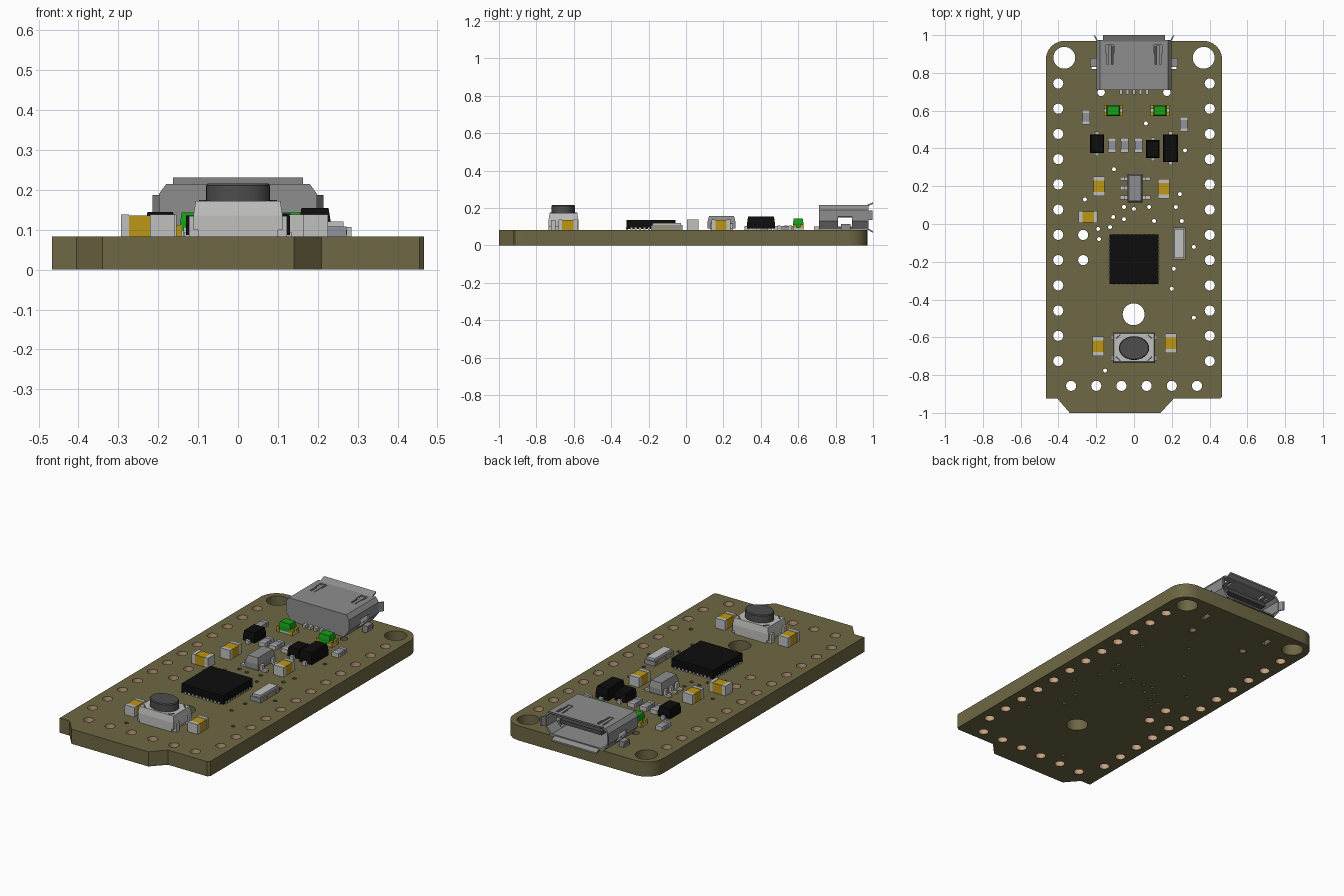
import bpy, bmesh, math
from mathutils import Vector

if "Cube" in bpy.data.objects:
    bpy.data.objects.remove(bpy.data.objects["Cube"])

TOP = 0.083  # upper face of the board


def mat(name, r, g, b):
    m = bpy.data.materials.new(name)
    m.diffuse_color = (r, g, b, 1)
    m.use_nodes = True
    m.node_tree.nodes["Principled BSDF"].inputs["Base Color"].default_value = m.diffuse_color
    return m


OLIVE = mat("olive_board", .156, .138, .058)
COPPER = mat("copper", .55, .36, .22)
STEEL = mat("shell_grey", .27, .27, .275)
SILVER = mat("light_silver", .53, .53, .52)
GOLD = mat("gold", .51, .31, .008)
GREEN = mat("green", .008, .35, .008)
BLACK = mat("black", .004, .004, .004)
DARK = mat("dark_grey", .075, .075, .075)
COOL = mat("cool_grey", .29, .29, .34)


def finish(name, bm, *mats):
    bmesh.ops.recalc_face_normals(bm, faces=bm.faces)
    me = bpy.data.meshes.new(name)
    bm.to_mesh(me)
    bm.free()
    for m in mats:
        me.materials.append(m)
    ob = bpy.data.objects.new(name, me)
    bpy.context.collection.objects.link(ob)
    return ob


def loft(name, rings, m):
    """Closed solid through a list of equal-length point rings."""
    bm = bmesh.new()
    vs = [[bm.verts.new(p) for p in r] for r in rings]
    n = len(vs[0])
    for a, b in zip(vs, vs[1:]):
        for i in range(n):
            bm.faces.new((a[i], a[(i + 1) % n], b[(i + 1) % n], b[i]))
    bm.faces.new(vs[0])
    bm.faces.new(vs[-1])
    return finish(name, bm, m)


def box(name, cx, cy, w, d, z0, z1, m, inset=0):
    """Box given by centre and size; inset narrows its top."""
    def ring(k, z):
        x, y = w / 2 - k, d / 2 - k
        return [(cx - x, cy - y, z), (cx + x, cy - y, z), (cx + x, cy + y, z), (cx - x, cy + y, z)]
    rings = [ring(0, z0), ring(inset, z1)]
    if inset:
        rings.insert(1, ring(0, z0 + (z1 - z0) * .5))
    return loft(name, rings, m)


def circle(cx, cy, r, n, ry=None):
    return [(cx + r * math.cos(2 * math.pi * i / n), cy + (ry or r) * math.sin(2 * math.pi * i / n)) for i in range(n)]


def smooth(ob):
    bpy.ops.object.select_all(action='DESELECT')
    ob.select_set(True)
    bpy.context.view_layer.objects.active = ob
    bpy.ops.object.shade_smooth_by_angle(angle=math.radians(35))


def cut(ob, cutters):
    for c in cutters:
        md = ob.modifiers.new("cut", 'BOOLEAN')
        md.operation, md.solver, md.object = 'DIFFERENCE', 'EXACT', c
    dg = bpy.context.evaluated_depsgraph_get()
    me = bpy.data.meshes.new_from_object(ob.evaluated_get(dg))
    ob.modifiers.clear()
    ob.data = me
    for c in cutters:
        bpy.data.objects.remove(c)


# --- board outline and holes ---
outline = [(-.467, -.925), (-.405, -.925), (-.34, -1), (.14, -1), (.21, -.925), (.455, -.925), (.467, -.913)]
for cx, a0 in ((.367, 0), (-.367, 90)):
    outline += [(cx + .1 * math.cos(math.radians(a0 + 15 * i)), .87 + .1 * math.sin(math.radians(a0 + 15 * i)))
                for i in range(7)]
pins = [(s * .401, .744 - .1336 * i) for s in (-1, 1) for i in range(12)]
pins += [(-.333 + .1333 * i, -.857) for i in range(6)] + [(-.269, -.058), (-.269, -.191)]
vias = [(.063, .533), (.27, .39), (-.106, .29), (-.26, .13), (.243, .158), (.222, .09), (.106, .016), (0, .08),
        (-.053, .09), (.08, .09), (-.053, .026), (-.11, .037), (-.127, -.016), (-.19, -.026), (-.185, -.08),
        (.253, .016), (.317, -.121), (.211, -.237), (.2, -.343), (.317, -.496), (-.153, -.776)]
loops = [outline] + [circle(x, y, .027, 16) for x, y in pins] + [circle(x, y, .011, 8) for x, y in vias]
loops += [circle(x, y, .058, 32) for x, y in ((-.369, .88), (.369, .88), (-.002, -.478))]
loops += [circle(x, .697, .02, 12) for x in (-.174, .174)]
loops += [[(x - .014, .82), (x + .014, .82), (x + .014, .88), (x - .014, .88)] for x in (-.212, .212)]
cu = bpy.data.curves.new("board_outline", 'CURVE')
cu.dimensions, cu.fill_mode, cu.extrude = '2D', 'BOTH', TOP / 2
for pts in loops:
    sp = cu.splines.new('POLY')
    sp.points.add(len(pts) - 1)
    for p, q in zip(sp.points, pts):
        p.co = (*q, 0, 1)
    sp.use_cyclic_u = True
tmp = bpy.data.objects.new("outline", cu)
bpy.context.collection.objects.link(tmp)
bpy.context.view_layer.update()
flat = bpy.data.meshes.new_from_object(tmp.evaluated_get(bpy.context.evaluated_depsgraph_get()))
bpy.data.objects.remove(tmp)
bm = bmesh.new()
bm.from_mesh(flat)
bmesh.ops.remove_doubles(bm, verts=bm.verts, dist=1e-5)
bmesh.ops.translate(bm, verts=bm.verts, vec=(0, 0, TOP / 2))
bm.normal_update()
for f in bm.faces:  # plated walls inside the pin holes
    c = f.calc_center_median()
    wall = abs(f.normal.z) < .5
    f.material_index = int(wall and any((c.xy - Vector(p)).length < .03 for p in pins))
smooth(finish("board", bm, OLIVE, COPPER))


# --- connector shell ---
def profile(k, y):
    half = [(.165 - k, TOP + .003 + k), (.198 - k, .13), (.198 - k, .19), (.18 - k, .215 - k)]
    return [(x, y, z) for x, z in half] + [(-x, y, z) for x, z in reversed(half)]


shell = loft("connector_shell", [profile(0, .71), profile(0, .975)], STEEL)
cutters = [loft("hollow", [profile(.01, .73), profile(.01, 1.1)], STEEL),
           box("side_window", 0, .85, .6, .075, .1, .155, STEEL)]
for s in (-1, 1):
    cutters.append(box("top_slot", s * .127, .925, .042, .045, .19, .25, STEEL))
    cutters.append(box("top_slot_tail", s * .127, .875, .03, .06, .19, .25, STEEL))
cut(shell, cutters)
for s, n in ((-1, "left"), (1, "right")):
    box("spring_" + n, s * .127, .895, .018, .1, .204, .212, STEEL)
    box("shell_leg_" + n, s * .212, .855, .03, .05, TOP - .03, .115, STEEL)
    box("shell_tab_" + n, s * .217, .855, .03, .05, .1, .112, STEEL)
    loft("side_lip_" + n, [[(s * a, y, z) for a, z in ((x, .135), (x + .008, .135), (x + .008, .187), (x, .187))]
                           for x, y in ((.19, .97), (.206, .998))], STEEL)
# flared lips above and below the opening
for n, w, zs in (("upper", .163, (.206, .222)), ("lower", .14, (TOP + .003, .068))):
    loft(n + "_lip", [[(-w, y, z), (w, y, z), (w, y, z + .009), (-w, y, z + .009)]
                      for y, z in zip((.965, 1), zs)], STEEL)
box("connector_tongue", 0, .83, .26, .22, .15, .172, DARK)
for i in range(5):
    box("connector_pin", -.068 + .034 * i, .70, .016, .03, TOP, .1, SILVER)

# --- reset button ---
box("button_base", 0, -.655, .2, .16, TOP, .11, SILVER)
box("button_body", 0, -.655, .224, .16, .1, .172, SILVER, .006)
for sx in (-1, 1):
    for sy in (-1, 1):
        box("button_foot", sx * .108, -.655 + sy * .055, .03, .025, TOP, .135, SILVER)
        t = [(sx * .098, -.655 + sy * .05), (sx * .094, -.655 + sy * .045), (sx * .07, -.655 + sy * .068),
             (sx * .075, -.655 + sy * .071)]
        loft("button_clip", [[(*p, .17) for p in t], [(*p, .175) for p in t]], DARK)
smooth(loft("button_cap", [[(*p, z) for p in circle(0, -.657, .08 - k, 32, .063 - k)]
                           for k, z in ((0, .165), (0, .211), (.004, .216))], DARK))

# --- main chip with edge pads ---
box("main_chip", 0, -.187, .262, .262, TOP + .004, .136, BLACK)
for i in range(10):
    o = -.105 + .0233 * i
    for s in (-1, 1):
        box("chip_pad", o, -.187 + s * .128, .011, .012, TOP, .095, SILVER)
        box("chip_pad", s * .128, -.187 + o, .012, .011, TOP, .095, SILVER)

# --- crystal ---
box("crystal_base", .24, -.103, .065, .17, TOP, .108, COOL)
box("crystal_lid", .24, -.103, .05, .152, .108, .121, SILVER)
for i in range(4):
    box("crystal_pad", .24, -.16 + .038 * i, .067, .014, .088, .1, GOLD)


# --- two-ended parts: capacitors and resistors ---
def chip_part(name, cx, cy, w, l, h, m, along_x=False, end=.2):
    for o, k, c, dz, n in ((0, 1 - 2 * end, m, -.002, "_body"), (-1, end, SILVER, 0, "_end"), (1, end, SILVER, 0, "_end")):
        d = o * l * (1 - end) / 2
        if along_x:
            box(name + n, cx + d, cy, l * k, w + dz, TOP, TOP + h + dz, c)
        else:
            box(name + n, cx, cy + d, w + dz, l * k, TOP, TOP + h + dz, c)


for x, y, side in ((-.185, .2, 0), (.158, .187, 0), (-.243, .037, 1), (-.19, -.647, 0), (.195, -.632, 0)):
    chip_part("capacitor", x, y, .062, .102, .055, GOLD, side)
for x, y in ((-.253, .565), (.264, .528), (-.116, .417), (-.05, .417), (.024, .417)):
    chip_part("resistor", x, y, .042, .078, .024, COOL)

# --- indicator lights ---
for x in (-.11, .137):
    box("light_base", x, .6, .1, .05, TOP, .097, SILVER)
    box("light_lens", x, .6, .07, .056, .097, .143, GREEN, .004)
    for sx in (-1, 1):
        for sy in (-1, 1):
            box("light_contact", x + sx * .041, .6 + sy * .019, .018, .02, TOP, .112, GOLD)

# --- black small-outline parts with end leads ---
for x, y, w, d, h, leads in ((-.195, .425, .074, .1, .062, (0,)), (.1, .396, .072, .095, .058, (0,)),
                             (.193, .401, .078, .148, .072, (0,))):
    box("diode", x, y, w, d, TOP + .008, TOP + h, BLACK, .005)
    for s in (-1, 1):
        box("diode_lead", x, y + s * (d / 2 + .004), .022, .022, TOP, TOP + .02, SILVER)

# --- grey regulator with side leads ---
box("regulator", .006, .19, .08, .15, TOP + .008, .157, STEEL, .008)
for s, ys in ((-1, (.14, .19, .24)), (1, (.14, .24))):
    for y in ys:
        box("regulator_foot", .006 + s * .066, y, .03, .02, TOP, .093, SILVER)
        box("regulator_lead", .006 + s * .047, y, .018, .02, TOP + .004, .118, SILVER)
